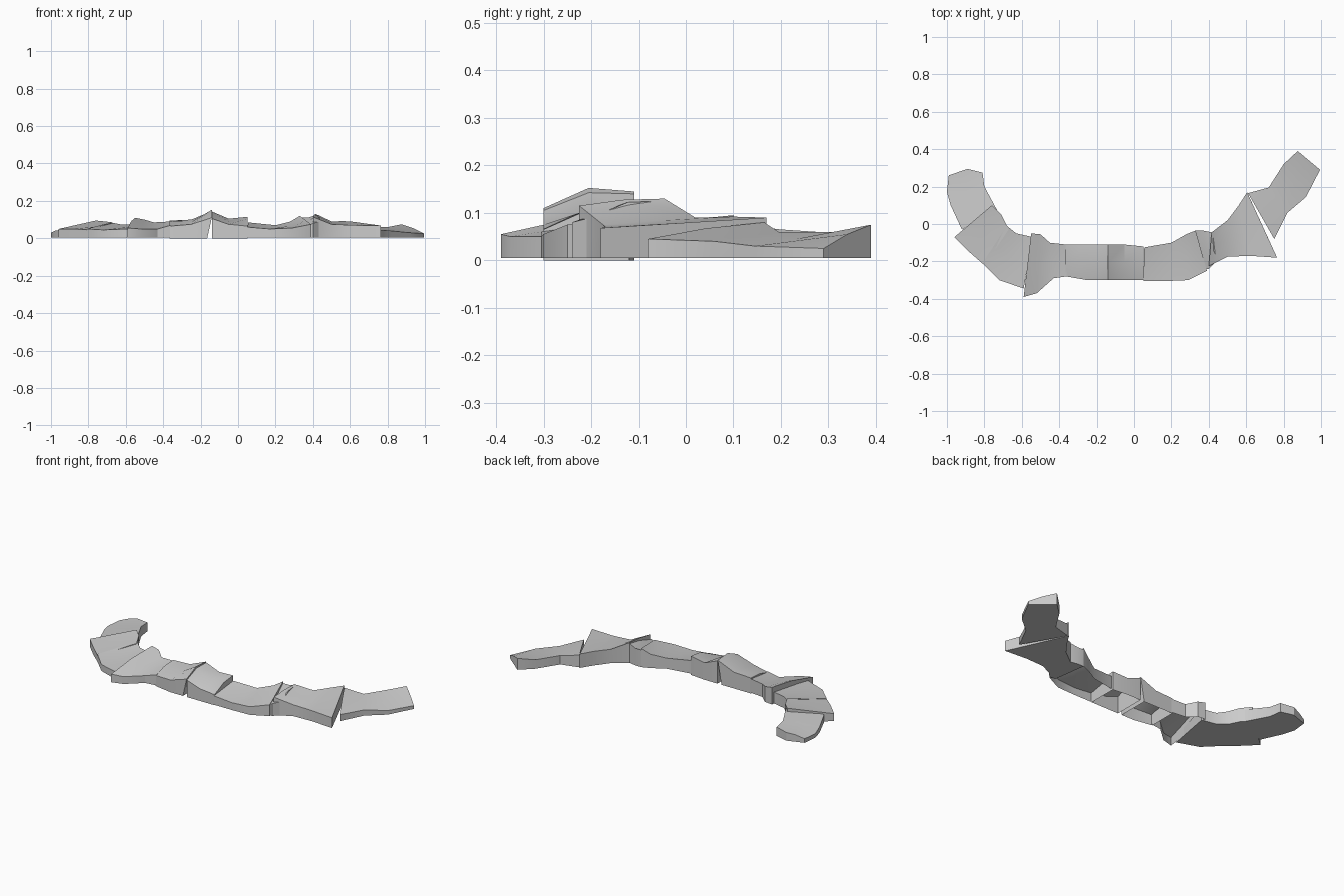
import bpy
import bmesh
from mathutils import Vector

default_cube = bpy.data.objects.get("Cube")
if default_cube:
    bpy.data.objects.remove(default_cube, do_unlink=True)

# Single plain stone colour
stone = bpy.data.materials.new("stone_grey")
stone.use_nodes = True
stone_colour = (0.6, 0.6, 0.6, 1.0)
stone.diffuse_color = stone_colour
stone.node_tree.nodes["Principled BSDF"].inputs["Base Color"].default_value = stone_colour


def ledge_block(name, front, back, crown, floor=0.005, closed_bottom=True, lean=0.0):
    """Loft one rock block between its front rim and its back rim.

    front, back: matching (x, y, z) points along the top edges.
    crown: height of the top surface above the rim average at each point.
    lean: how far the base of the last section pulls back in x.
    """
    bm = bmesh.new()
    rings = []
    for index, (f, b, rise) in enumerate(zip(front, back, crown)):
        f, b = Vector(f), Vector(b)
        middle = (f + b) / 2
        middle.z += rise
        base_front = Vector((f.x, f.y, floor))
        base_back = Vector((b.x, b.y, floor))
        if index == len(front) - 1:
            base_front.x -= lean
            base_back.x -= lean
        rings.append([bm.verts.new(p) for p in (base_front, f, middle, b, base_back)])

    # Walls and top, plus the underside where the block is solid
    for ring, following in zip(rings, rings[1:]):
        for side in range(5 if closed_bottom else 4):
            other = (side + 1) % 5
            bm.faces.new((ring[side], following[side], following[other], ring[other]))

    # Broken end faces
    bm.faces.new(rings[0])
    bm.faces.new(list(reversed(rings[-1])))
    bmesh.ops.recalc_face_normals(bm, faces=bm.faces[:])
    if sum(f.normal.z * f.calc_area() for f in bm.faces if f.normal.z > 0.5) <= 0:
        bmesh.ops.reverse_faces(bm, faces=bm.faces[:])

    mesh = bpy.data.meshes.new(name)
    bm.to_mesh(mesh)
    bm.free()
    mesh.materials.append(stone)
    block = bpy.data.objects.new(name, mesh)
    bpy.context.collection.objects.link(block)
    bpy.ops.object.select_all(action="DESELECT")
    block.select_set(True)
    bpy.context.view_layer.objects.active = block
    bpy.ops.object.shade_smooth_by_angle(angle=0.5)
    return block


# Right arm of the ridge, from its tip inwards
ledge_block(
    "right_tip_block",
    [(-.99, .26, .03), (-1, .17, .03), (-.98, .1, .04), (-.92, -.03, .05)],
    [(-.89, .295, .055), (-.81, .275, .06), (-.8, .2, .065), (-.73, .07, .08)],
    [.005, .005, 0, 0],
)
ledge_block(
    "right_elbow_block",
    [(-.96, -.07, .05), (-.88, -.15, .05), (-.8, -.22, .045)],
    [(-.76, .1, .095), (-.71, .05, .09), (-.67, -.03, .085)],
    [0, -.005, 0],
)
ledge_block(
    "right_shoulder_block",
    [(-.81, -.21, .05), (-.72, -.3, .045), (-.59, -.345, .05)],
    [(-.68, -.01, .085), (-.63, -.05, .075), (-.54, -.07, .075)],
    [0, -.005, 0],
)

# Middle of the ridge, hollow underneath
ledge_block(
    "spur_block",
    [(-.59, -.39, .055), (-.52, -.37, .05), (-.43, -.29, .05), (-.36, -.28, .07)],
    [(-.55, -.05, .11), (-.5, -.055, .1), (-.45, -.1, .085), (-.36, -.11, .09)],
    [.01, 0, -.005, 0],
    closed_bottom=False,
)
ledge_block(
    "middle_right_block",
    [(-.365, -.28, .065), (-.25, -.3, .075), (-.14, -.3, .11)],
    [(-.365, -.11, .095), (-.25, -.11, .1), (-.14, -.11, .145)],
    [.01, 0, .025],
    floor=0, closed_bottom=False, lean=.025,
)
ledge_block(
    "middle_block",
    [(-.138, -.3, .105), (-.05, -.3, .075), (.05, -.3, .065)],
    [(-.138, -.11, .14), (-.05, -.11, .105), (.05, -.12, .115)],
    [.02, 0, .015],
    floor=0, closed_bottom=False,
)
ledge_block(
    "middle_left_block",
    [(.05, -.305, .06), (.17, -.305, .05), (.29, -.3, .055), (.39, -.25, .075)],
    [(.055, -.125, .085), (.2, -.1, .07), (.28, -.055, .09), (.33, -.035, .12)],
    [0, -.005, -.005, 0],
    closed_bottom=False,
)

# Sharp crest wedged between the middle and the left arm
ledge_block(
    "crest_wedge",
    [(.36, -.24, .06), (.4, -.24, .08), (.44, -.2, .09)],
    [(.33, -.035, .11), (.37, -.035, .11), (.42, -.045, .125)],
    [-.01, .005, .015],
)

# Left arm of the ridge
ledge_block(
    "left_shoulder_block",
    [(.4, -.225, .115), (.5, -.175, .075), (.62, -.17, .07), (.765, -.18, .068)],
    [(.415, -.045, .13), (.5, .02, .09), (.56, .1, .092), (.605, .17, .09)],
    [.005, 0, -.005, 0],
)
ledge_block(
    "left_tip_block",
    [(.75, -.08, .045), (.82, .06, .04), (.92, .145, .03), (.995, .29, .025)],
    [(.61, .165, .08), (.72, .195, .06), (.8, .32, .06), (.875, .39, .075)],
    [.005, 0, 0, .005],
)
